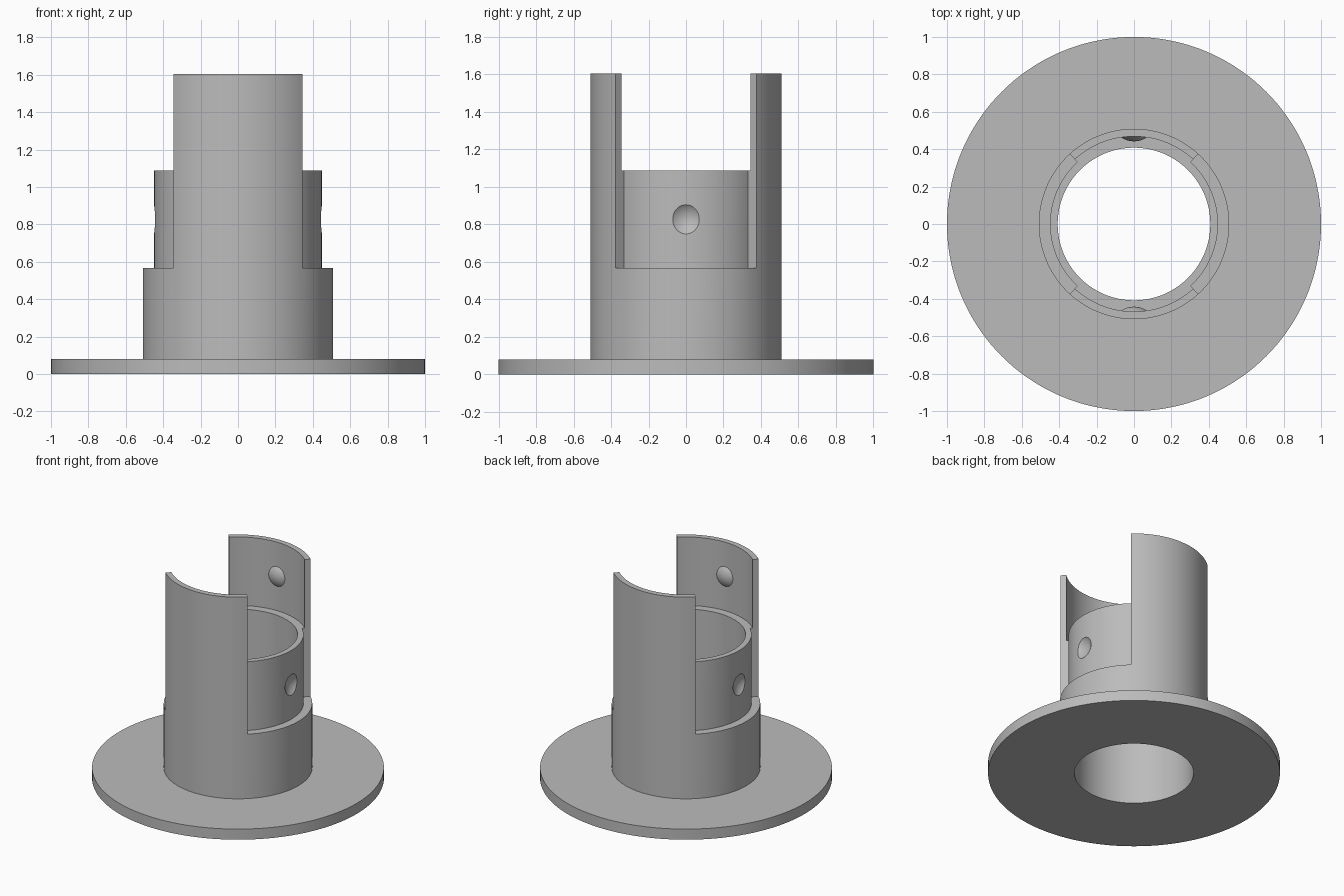
import bpy, bmesh
from math import radians
from mathutils import Matrix, Vector

default = bpy.data.objects.get("Cube")
if default:
    bpy.data.objects.remove(default, do_unlink=True)

STEP = 2.5                      # degrees per facet
HOLE, COLLAR, WING_IN, OUTER = 0.408, 0.449, 0.468, 0.509
FLANGE_TOP, LEDGE, COLLAR_TOP, TOP = 0.08, 0.567, 1.087, 1.605
BALL = 0.12                     # radius of the snap bumps and dimples

grey = bpy.data.materials.new("plain grey")
grey.use_nodes = True
colour = (0.5, 0.5, 0.5, 1)
grey.diffuse_color = colour
grey.node_tree.nodes["Principled BSDF"].inputs["Base Color"].default_value = colour


def finish(name, bm):
    bmesh.ops.remove_doubles(bm, verts=bm.verts, dist=1e-5)
    bmesh.ops.recalc_face_normals(bm, faces=bm.faces)
    mesh = bpy.data.meshes.new(name)
    bm.to_mesh(mesh)
    bm.free()
    mesh.materials.append(grey)
    obj = bpy.data.objects.new(name, mesh)
    bpy.context.collection.objects.link(obj)
    return obj


def revolve(name, profile, start=0, sweep=360):
    """Sweep a closed (radius, height) profile around z."""
    bm = bmesh.new()
    turn = Matrix.Rotation(radians(start), 3, "Z")
    verts = [bm.verts.new(turn @ Vector((r, 0, z))) for r, z in profile]
    if sweep < 360:
        geom = [bm.faces.new(verts)]
    else:
        geom = [bm.edges.new((a, b)) for a, b in zip(verts, verts[1:] + verts[:1])]
    result = bmesh.ops.spin(bm, geom=geom, axis=(0, 0, 1), cent=(0, 0, 0),
                            angle=radians(sweep), steps=round(sweep / STEP))
    return finish(name, bm)


def ball(name, centre, axis, trim=None):
    """Sphere with its pole on the given axis, optionally trimmed to an inward cap."""
    bm = bmesh.new()
    bmesh.ops.create_uvsphere(bm, u_segments=48, v_segments=32, radius=BALL)
    aim = Vector((0, 0, 1)).rotation_difference(axis).to_matrix().to_4x4()
    bmesh.ops.transform(bm, matrix=Matrix.Translation(centre) @ aim, verts=bm.verts)
    if trim is not None:
        bmesh.ops.bisect_plane(bm, geom=bm.verts[:] + bm.edges[:] + bm.faces[:],
                               plane_co=axis * trim, plane_no=axis, clear_outer=True)
        bmesh.ops.holes_fill(bm, edges=[e for e in bm.edges if e.is_boundary])
    return finish(name, bm)


def smooth(obj):
    bpy.ops.object.select_all(action="DESELECT")
    obj.select_set(True)
    bpy.context.view_layer.objects.active = obj
    bpy.ops.object.shade_smooth_by_angle(angle=radians(25))


# Flanged sleeve, before the side openings are cut
sleeve = revolve("flanged_sleeve", [
    (HOLE, 0), (1, 0), (1, FLANGE_TOP), (OUTER, FLANGE_TOP), (OUTER, TOP),
    (WING_IN, TOP), (WING_IN, COLLAR_TOP), (HOLE, COLLAR_TOP)])

# Side openings leave two tall wings around a lower inner collar
cutters = []
opening = [(COLLAR, LEDGE), (0.7, LEDGE), (0.7, TOP + 0.2), (COLLAR, TOP + 0.2)]
for side, sign in (("left", 1), ("right", -1)):
    middle = 0 if sign > 0 else 180
    cutters.append(revolve(side + "_opening_cutter", opening, middle - 47.5, 95))
    axis = Vector((sign, 0, 0))
    centre = axis * 0.54 + Vector((0, 0, (LEDGE + COLLAR_TOP) / 2))
    cutters.append(ball(side + "_dimple_cutter", centre, axis))

bpy.context.view_layer.objects.active = sleeve
for cutter in cutters:
    cutter.hide_render = True
    mod = sleeve.modifiers.new(cutter.name, "BOOLEAN")
    mod.operation, mod.solver, mod.object = "DIFFERENCE", "EXACT", cutter
    bpy.ops.object.modifier_apply(modifier=mod.name)
for cutter in cutters:
    bpy.data.objects.remove(cutter, do_unlink=True)
smooth(sleeve)

# Snap bumps on the inner faces of the wings
for end, sign in (("front", -1), ("back", 1)):
    axis = Vector((0, sign, 0))
    centre = axis * 0.562 + Vector((0, 0, (COLLAR_TOP + TOP) / 2))
    smooth(ball(end + "_snap_bump", centre, axis, trim=0.485))
